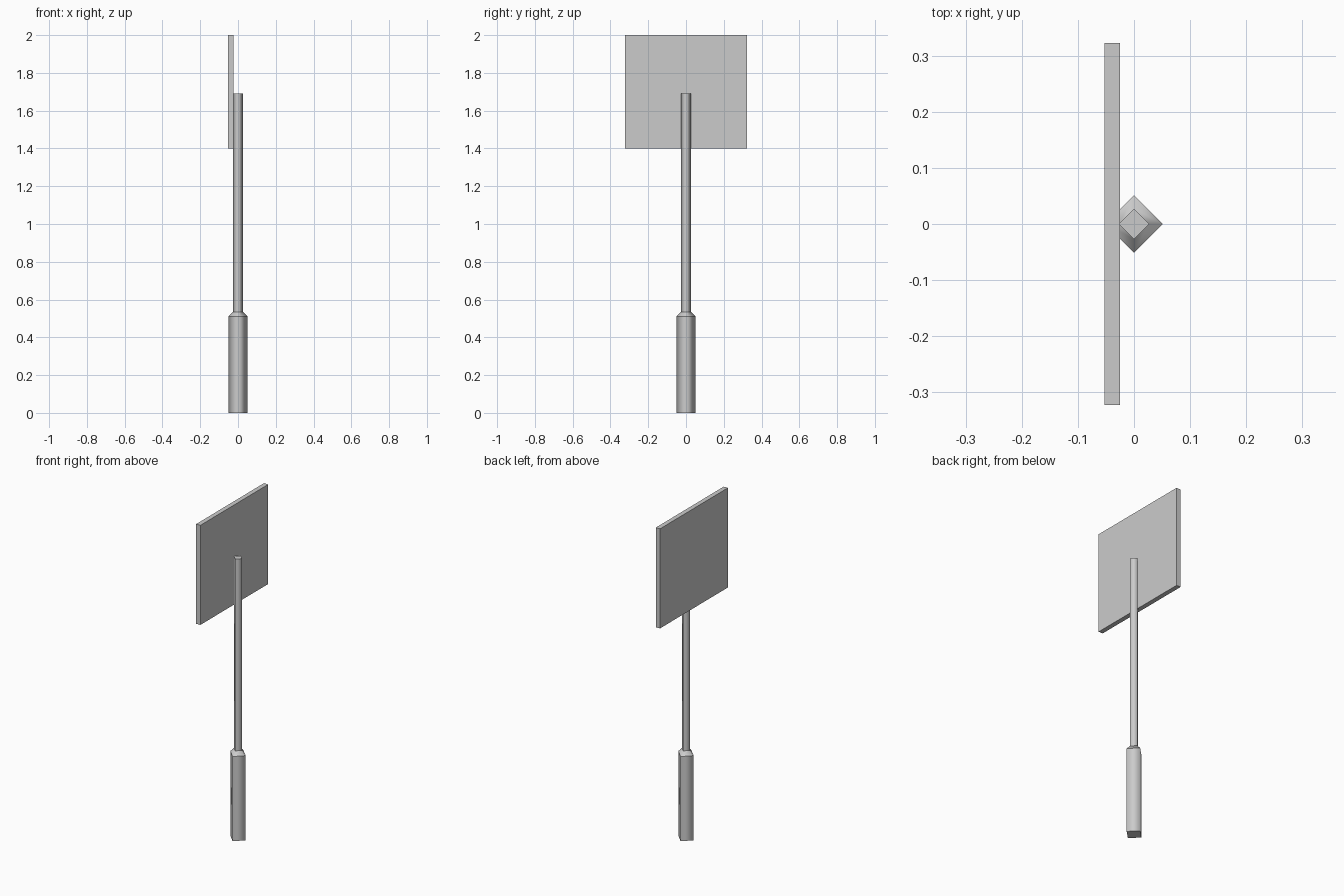
import bpy
import bmesh
from math import cos, sin, pi

cube = bpy.data.objects.get("Cube")
if cube:
    bpy.data.objects.remove(cube)

# Single grey finish
grey = bpy.data.materials.new("light_grey")
grey.use_nodes = True
colour = (0.6, 0.6, 0.6, 1)
grey.diffuse_color = colour
grey.node_tree.nodes["Principled BSDF"].inputs["Base Color"].default_value = colour


def add_object(name, bm):
    bmesh.ops.recalc_face_normals(bm, faces=bm.faces)
    mesh = bpy.data.meshes.new(name)
    bm.to_mesh(mesh)
    bm.free()
    mesh.materials.append(grey)
    obj = bpy.data.objects.new(name, mesh)
    bpy.context.collection.objects.link(obj)
    return obj


def square_post(name, profile):
    """Loft a diamond section through (radius, height) pairs, smooth sides, flat caps."""
    bm = bmesh.new()
    rings = [[bm.verts.new((r * cos(i * pi / 2), r * sin(i * pi / 2), z)) for i in range(4)]
             for r, z in profile]
    for low, high in zip(rings, rings[1:]):
        for i in range(4):
            j = (i + 1) % 4
            bm.faces.new((low[i], low[j], high[j], high[i])).smooth = True
    for ring in (rings[0], rings[-1]):
        cap = bm.faces.new(ring)
        for edge in cap.edges:
            edge.smooth = False
    # Sharp shoulders where the section changes
    for ring in rings[1:-1]:
        for i in range(4):
            bm.edges.get((ring[i], ring[(i + 1) % 4])).smooth = False
    return add_object(name, bm)


def box(name, low, high):
    bm = bmesh.new()
    bmesh.ops.create_cube(bm, size=1)
    for v in bm.verts:
        v.co = [a + (c + 0.5) * (b - a) for a, b, c in zip(low, high, v.co)]
    return add_object(name, bm)


# Thick base sleeve, tapered shoulder and slim pole
square_post("pole", [(0.051, 0), (0.051, 0.51), (0.027, 0.535), (0.027, 1.69)])

# Flat sign board fixed to the side of the pole
box("sign_board", (-0.053, -0.323, 1.4), (-0.025, 0.323, 2.0))
